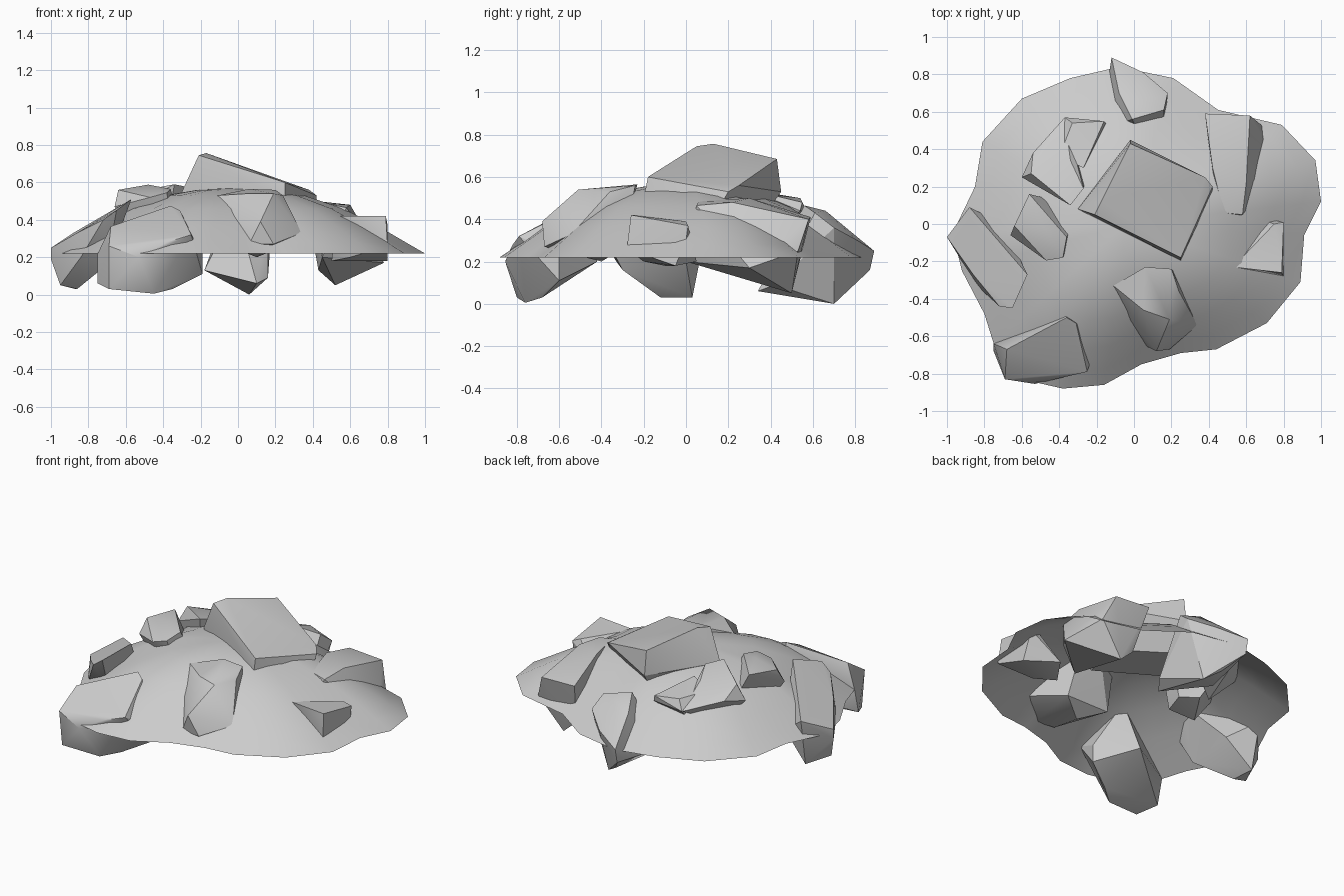
import bpy, bmesh, math


def finish(name, bm, angle):
    bmesh.ops.recalc_face_normals(bm, faces=bm.faces[:])
    mesh = bpy.data.meshes.new(name)
    bm.to_mesh(mesh)
    bm.free()
    ob = bpy.data.objects.new(name, mesh)
    bpy.context.collection.objects.link(ob)
    bpy.ops.object.select_all(action='DESELECT')
    ob.select_set(True)
    bpy.context.view_layer.objects.active = ob
    bpy.ops.object.shade_smooth_by_angle(angle=math.radians(angle))
    return ob


def rock(name, pts):
    """A faceted stone: the convex hull of its corner points."""
    bm = bmesh.new()
    for p in pts:
        bm.verts.new(p)
    res = bmesh.ops.convex_hull(bm, input=bm.verts[:])
    loose = {v for v in res['geom_interior'] if isinstance(v, bmesh.types.BMVert)}
    loose |= {v for v in bm.verts if not v.link_faces}
    bmesh.ops.delete(bm, geom=list(loose), context='VERTS')
    bmesh.ops.dissolve_limit(bm, angle_limit=math.radians(4), verts=bm.verts[:], edges=bm.edges[:])
    return finish(name, bm, 30)


# earth mound: open dome, irregular rim scaled inwards ring by ring
rim = [(-.97, -.05), (-.85, .2), (-.81, .44), (-.6, .67), (-.34, .78), (-.08, .84),
       (.21, .78), (.45, .61), (.79, .53), (.97, .34), (1, .12), (.91, -.06),
       (.89, -.31), (.71, -.53), (.44, -.67), (.25, -.69), (.04, -.75), (-.16, -.86),
       (-.38, -.88), (-.6, -.83), (-.75, -.64), (-.8, -.48), (-.92, -.25)]
cx, cy = -.04, 0
bm = bmesh.new()
rings = []
for r, z in [(1, .22), (.9, .28), (.76, .365), (.58, .46), (.38, .53), (.19, .56)]:
    rings.append([bm.verts.new((cx + (x - cx) * r, cy + (y - cy) * r, z)) for x, y in rim])
n = len(rim)
for a, b in zip(rings, rings[1:]):
    for i in range(n):
        j = (i + 1) % n
        bm.faces.new((a[i], a[j], b[j], b[i]))
top = bm.verts.new((cx, cy, .57))
for i in range(n):
    bm.faces.new((rings[-1][i], rings[-1][(i + 1) % n], top))
finish("mound", bm, 60)

# large slab on the summit
rock("summit_slab", [(-.21, .05, .745), (-.17, .13, .757), (-.02, .43, .685), (.38, .25, .56),
                     (.42, .2, .53), (.25, -.18, .6), (-.3, .08, .55), (.25, -.2, .5),
                     (.42, .16, .46), (-.02, .45, .53), (-.2, .05, .4), (.2, -.15, .38),
                     (.3, .15, .35), (0, .33, .36)])

# rocks around the front and left
rock("front_left_rock", [(-.75, -.64, .22), (-.68, -.67, .365), (-.36, -.5, .475), (-.31, -.53, .45),
                         (-.25, -.79, .32), (-.38, -.82, .28), (-.69, -.83, .26), (-.53, -.855, .2),
                         (-.75, -.68, .06), (-.69, -.8, .03), (-.45, -.76, .005), (-.35, -.68, .03),
                         (-.19, -.6, .11), (-.19, -.6, .22), (-.4, -.42, .2)])
rock("left_rock", [(-1, -.07, .25), (-1, -.07, .19), (-.88, .09, .33), (-.57, -.27, .51),
                   (-.65, -.45, .45), (-.72, -.44, .4), (-.86, -.27, .33), (-.84, -.33, .2),
                   (-.95, -.12, .05), (-.87, .03, .03), (-.86, -.12, .03), (-.7, -.3, .16),
                   (-.7, 0, .2)])
rock("left_upper_rock", [(-.64, -.01, .56), (-.56, .16, .57), (-.36, -.07, .565), (-.48, -.02, .588),
                         (-.66, -.06, .47), (-.38, -.18, .545), (-.47, -.195, .52), (-.3, .05, .3),
                         (-.4, .12, .3), (-.5, -.05, .26), (-.35, -.1, .3)])
rock("front_rock", [(-.11, -.33, .53), (.06, -.23, .565), (.2, -.24, .56), (.24, -.36, .53),
                    (.19, -.51, .54), (.05, -.46, .54), (.34, -.54, .33), (.19, -.67, .27),
                    (.12, -.68, .39), (.06, -.65, .27), (-.03, -.5, .42), (.1, -.4, .2),
                    (-.05, -.3, .26), (.25, -.3, .26)])

# rocks around the right and back
rock("right_rock", [(.53, -.23, .42), (.75, 0, .39), (.8, .01, .37), (.79, -.26, .42),
                    (.8, -.28, .26), (.8, 0, .3), (.8, -.05, .18), (.5, -.1, .18),
                    (.6, -.2, .2), (.6, .05, .2)])
rock("right_back_rock", [(.38, .59, .41), (.42, .3, .5), (.48, .06, .485), (.58, .05, .465),
                         (.6, .22, .48), (.62, .58, .4), (.68, .53, .25), (.62, .1, .28),
                         (.52, .5, .05), (.45, 0, .2), (.78, .3, .17), (.43, .5, .13)])
rock("back_rock", [(-.01, .56, .465), (.05, .66, .44), (.16, .61, .43), (.18, .7, .36),
                   (-.12, .89, .25), (-.12, .87, .16), (-.08, .7, .4), (.05, .81, .3),
                   (.06, .7, 0), (-.03, .76, .06), (-.18, .5, .13), (.16, .42, .09),
                   (.1, .34, .06)])
rock("left_back_rock", [(-.55, .27, .55), (-.6, .25, .45), (-.34, .1, .59), (-.27, .19, .575),
                        (-.34, .34, .545), (-.37, .57, .44), (-.54, .38, .48), (-.4, .2, .25),
                        (-.25, .3, .3)])
rock("left_back_spur", [(-.37, .57, .44), (-.33, .54, .5), (-.16, .55, .48), (-.15, .54, .44),
                        (-.27, .3, .54), (-.4, .36, .5), (-.3, .4, .3)])
